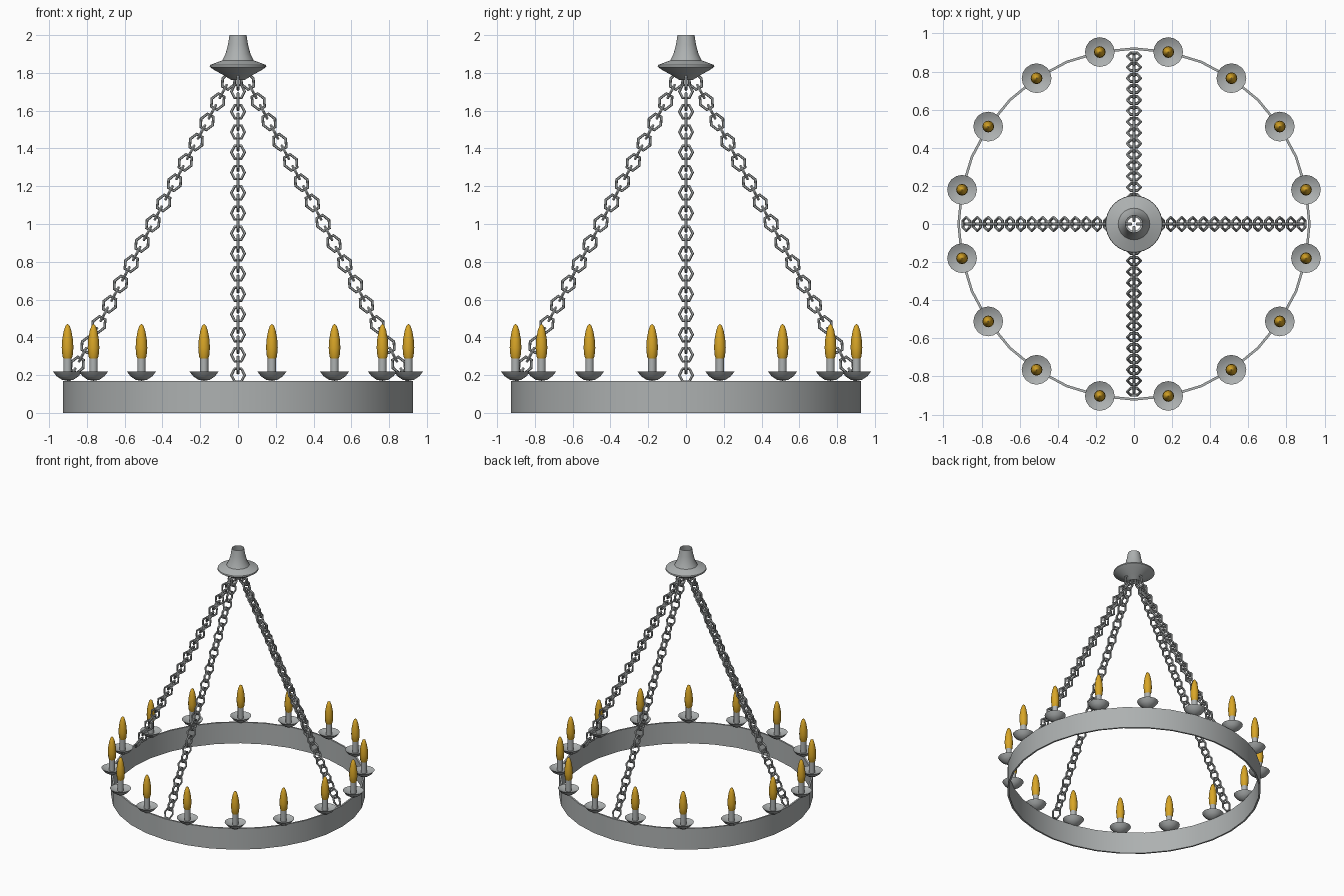
import bpy, bmesh, math
from mathutils import Matrix, Vector

cube = bpy.data.objects.get("Cube")
if cube:
    bpy.data.objects.remove(cube)


def material(name, colour):
    m = bpy.data.materials.new(name)
    m.use_nodes = True
    m.diffuse_color = colour
    bsdf = next(n for n in m.node_tree.nodes if n.type == 'BSDF_PRINCIPLED')
    bsdf.inputs["Base Color"].default_value = colour
    return m


IRON = material("grey iron", (0.42, 0.44, 0.44, 1))
GOLD = material("amber gold", (0.69, 0.38, 0.02, 1))


def finish(name, bm, mat, smooth=40):
    bmesh.ops.recalc_face_normals(bm, faces=bm.faces)
    mesh = bpy.data.meshes.new(name)
    bm.to_mesh(mesh)
    bm.free()
    mesh.materials.append(mat)
    ob = bpy.data.objects.new(name, mesh)
    bpy.context.collection.objects.link(ob)
    if smooth:
        bpy.ops.object.select_all(action='DESELECT')
        ob.select_set(True)
        bpy.context.view_layer.objects.active = ob
        bpy.ops.object.shade_smooth_by_angle(angle=math.radians(smooth))
    return ob


def lathe(bm, profile, sides, closed=False, at=(0, 0, 0)):
    """Spin (radius, height) points around a vertical axis."""
    rings = []
    for r, z in profile:
        rings.append([bm.verts.new((at[0] + r * math.cos(a), at[1] + r * math.sin(a), at[2] + z))
                      for a in (math.tau * i / sides for i in range(sides))])
    pairs = list(zip(rings, rings[1:]))
    if closed:
        pairs.append((rings[-1], rings[0]))
    for lo, hi in pairs:
        for i in range(sides):
            j = (i + 1) % sides
            bm.faces.new((lo[i], lo[j], hi[j], hi[i]))


# Hoop
bm = bmesh.new()
lathe(bm, [(0.927, 0), (0.927, 0.17), (0.914, 0.17), (0.914, 0)], 32, closed=True)
finish("hoop", bm, IRON)

# Canopy, an open shell
bm = bmesh.new()
lathe(bm, [(0.045, 2), (0.053, 1.95), (0.066, 1.9), (0.083, 1.866), (0.148, 1.842), (0.15, 1.832),
           (0.125, 1.815), (0.075, 1.787), (0.035, 1.762)], 32)
finish("canopy", bm, IRON)

# Drip pans, candle sleeves and flame bulbs
pans, sleeves, bulbs = bmesh.new(), bmesh.new(), bmesh.new()
for k in range(16):
    a = math.tau * (k + 0.5) / 16
    at = (0.92 * math.cos(a), 0.92 * math.sin(a), 0)
    lathe(pans, [(0.001, 0.17), (0.03, 0.175), (0.058, 0.194), (0.078, 0.22),
                 (0.055, 0.208), (0.022, 0.2), (0.001, 0.2)], 16, at=at)
    lathe(sleeves, [(0.022, 0.18), (0.022, 0.3), (0.001, 0.3)], 12, at=at)
    lathe(bulbs, [(0.018, 0.28), (0.027, 0.3), (0.031, 0.345), (0.028, 0.39),
                  (0.02, 0.435), (0.011, 0.461), (0.001, 0.47)], 12, at=at)
finish("drip_pans", pans, IRON)
finish("candle_sleeves", sleeves, IRON)
finish("flame_bulbs", bulbs, GOLD, 60)


def add_link(bm, matrix):
    """Six-sided chain link, long axis on local z, lying in local xz."""
    tube, sides = 0.008, 6
    rings = []
    for i in range(6):
        a = math.tau * i / 6
        out = Vector((math.cos(a), 0, math.sin(a)))
        centre = Vector((0.035 * out.x, 0, 0.045 * out.z))
        rings.append([bm.verts.new(matrix @ (centre + out * tube * math.cos(b) + Vector((0, tube * math.sin(b), 0))))
                      for b in (math.tau * j / sides for j in range(sides))])
    for i in range(6):
        for j in range(sides):
            n, m = (i + 1) % 6, (j + 1) % sides
            bm.faces.new((rings[i][j], rings[n][j], rings[n][m], rings[i][m]))


# Four chains with alternating links
LINKS = 30
low, high = Vector((0.88, 0, 0.2)), Vector((0.05, 0, 1.755))
axis = (high - low).normalized()
side = Vector((0, 1, 0))
frame = Matrix((side, axis.cross(side), axis)).transposed().to_4x4()
for c, name in enumerate(("left", "back", "right", "front")):
    bm = bmesh.new()
    turn = Matrix.Rotation(c * math.pi / 2, 4, 'Z')
    for i in range(LINKS):
        spot = Matrix.Translation(low.lerp(high, i / (LINKS - 1)))
        twist = Matrix.Rotation((i % 2) * math.pi / 2, 4, 'Z')
        add_link(bm, turn @ spot @ frame @ twist)
    finish(name + "_chain", bm, IRON, 0)
